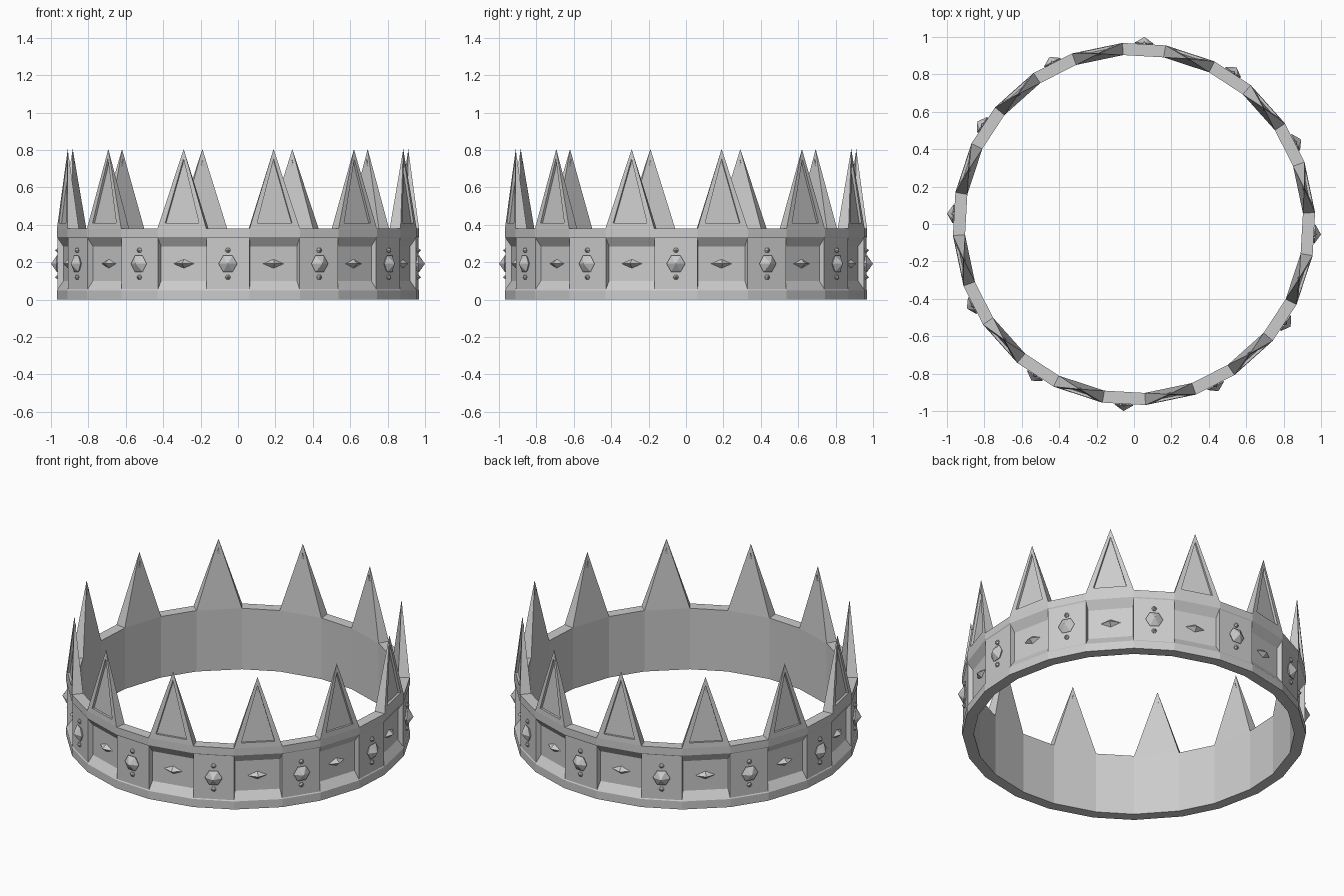
import bpy, bmesh
from math import radians, cos, sin, pi
from mathutils import Vector, Matrix

if "Cube" in bpy.data.objects:
    bpy.data.objects.remove(bpy.data.objects["Cube"])

N = 12
STEP = radians(30)
GEM0 = radians(-93.2)          # angle of first jewelled plate
HALF = radians(6.85)           # half angle of a jewelled plate
R_OUT, R_IN, R_GROOVE = 0.97, 0.905, 0.936
APO = R_OUT * cos(HALF)        # distance to flat of a jewelled plate
MID = STEP / 2 - HALF          # half angle of a spike panel


def finish(name, bm):
    bmesh.ops.recalc_face_normals(bm, faces=bm.faces)
    me = bpy.data.meshes.new(name)
    bm.to_mesh(me)
    bm.free()
    ob = bpy.data.objects.new(name, me)
    bpy.context.collection.objects.link(ob)
    return ob


def polar(r, a, z):
    return Vector((r * cos(a), r * sin(a), z))


def stack(bm, rings, sides, mat, sy=1.0, sz=1.0):
    """Faceted stud along local +x; rings are (radius, height), ending in a tip."""
    loops = []
    for r, h in rings[:-1]:
        loops.append([bm.verts.new(mat @ Vector((h, r * sy * cos(2 * pi * i / sides),
                                                 r * sz * sin(2 * pi * i / sides))))
                      for i in range(sides)])
    tip = bm.verts.new(mat @ Vector((rings[-1][1], 0, 0)))
    bm.faces.new(loops[0])
    for a, b in zip(loops, loops[1:]):
        for i in range(sides):
            j = (i + 1) % sides
            bm.faces.new((a[i], a[j], b[j], b[i]))
    for i in range(sides):
        bm.faces.new((loops[-1][i], loops[-1][(i + 1) % sides], tip))


def place(a, r, z):
    return Matrix.Rotation(a, 4, 'Z') @ Matrix.Translation((r, 0, z))


# Grooved band with alternating narrow and wide flats
profile = [(R_IN, 0), (R_OUT, 0), (R_OUT, 0.05), (R_GROOVE, 0.10),
           (R_GROOVE, 0.285), (R_OUT, 0.335), (R_OUT, 0.38), (R_IN, 0.38)]
angles = [GEM0 + k * STEP + s * HALF for k in range(N) for s in (-1, 1)]
bm = bmesh.new()
cols = [[bm.verts.new(polar(r, a, z)) for r, z in profile] for a in angles]
for i, c in enumerate(cols):
    d = cols[(i + 1) % len(cols)]
    for j in range(len(profile)):
        k = (j + 1) % len(profile)
        bm.faces.new((c[j], d[j], d[k], c[k]))
finish("band", bm)

# Flat plates bridging the groove
bm = bmesh.new()
for k in range(N):
    m = place(GEM0 + k * STEP, APO - 0.029, 0.1925) @ Matrix.Diagonal((0.05, 0.232, 0.287, 1))
    bmesh.ops.create_cube(bm, size=1, matrix=m)
finish("plates", bm)

# Hexagonal gems and small rivets on the plates
gems, rivets, diamonds = bmesh.new(), bmesh.new(), bmesh.new()
for k in range(N):
    a = GEM0 + k * STEP
    stack(gems, [(0.034, -0.01), (0.05, 0.01), (0, 1.0015 - APO + 0.004)], 6,
          place(a, APO - 0.004, 0.192))
    for z in (0.12, 0.264):
        stack(rivets, [(0.011, -0.008), (0.015, 0.006), (0, 0.02)], 6,
              place(a, APO - 0.004, z))
    # Flattened diamonds in the groove
    stack(diamonds, [(1, -0.01), (0, 0.03)], 4,
          place(a + STEP / 2, R_GROOVE * cos(MID), 0.192), 0.075, 0.032)
finish("gems", gems)
finish("rivets", rivets)
finish("groove_diamonds", diamonds)

# Spikes with a sunken triangle on the outer face
bm = bmesh.new()
fronts = []
for k in range(N):
    a = GEM0 + (k + 0.5) * STEP
    o1, o2, i2, i1 = [bm.verts.new(polar(r, a + s * MID, 0.38))
                      for r, s in ((R_OUT, -1), (R_OUT, 1), (R_IN, 1), (R_IN, -1))]
    t = bm.verts.new(polar(0.93, a, 0.805))
    fronts.append(bm.faces.new((o1, o2, t)))
    for f in ((o2, i2, t), (i2, i1, t), (i1, o1, t), (o1, i1, i2, o2)):
        bm.faces.new(f)
bm.normal_update()
bmesh.ops.inset_individual(bm, faces=fronts, thickness=0.053)
bmesh.ops.inset_individual(bm, faces=fronts, thickness=0.001, depth=-0.014)
finish("spikes", bm)
